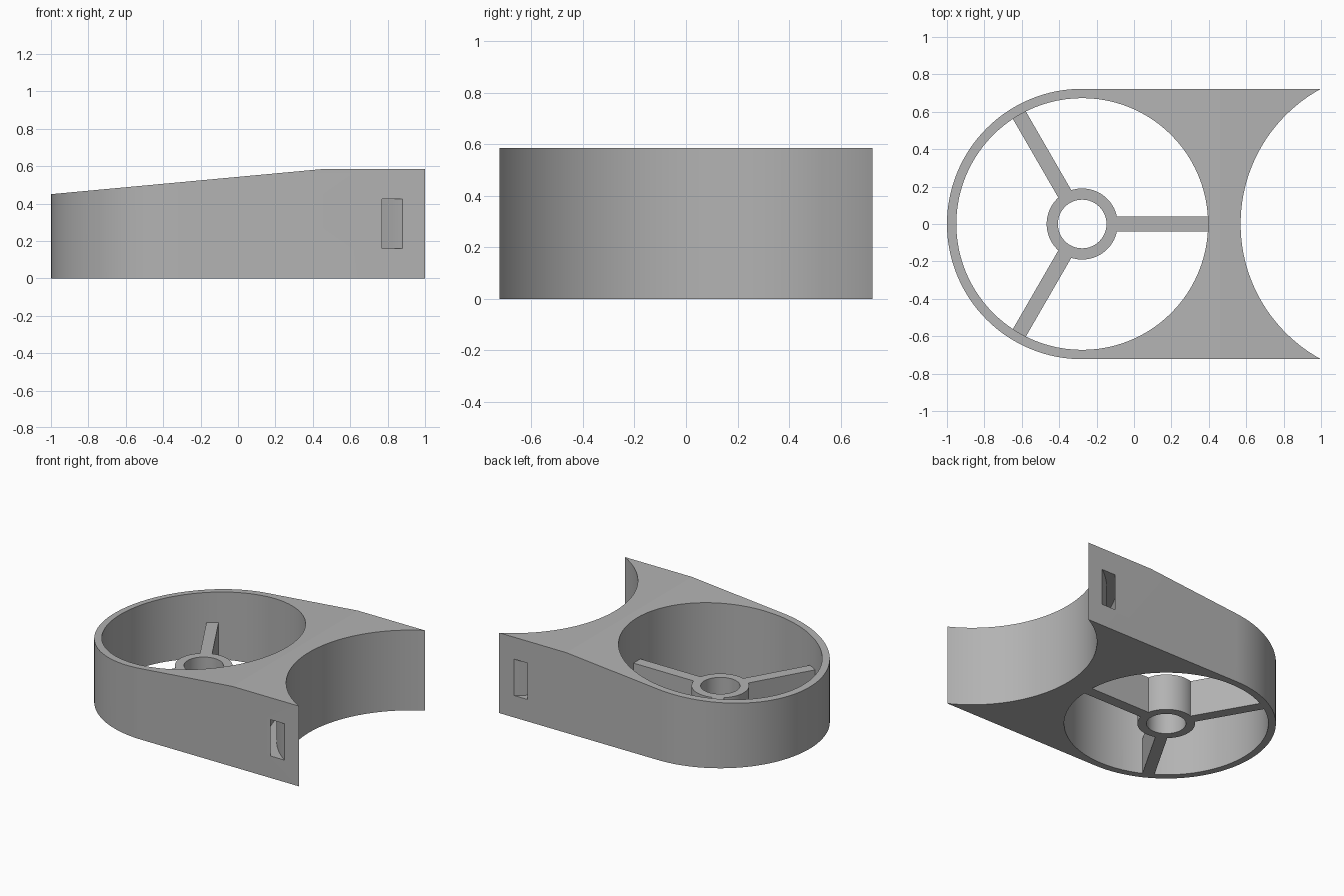
import bpy
from math import sin, cos, pi, atan2, hypot

cube = bpy.data.objects.get("Cube")
if cube:
    bpy.data.objects.remove(cube, do_unlink=True)

grey = bpy.data.materials.new("plain grey")
grey.use_nodes = True
colour = (0.45, 0.45, 0.45, 1)
grey.diffuse_color = colour
grey.node_tree.nodes["Principled BSDF"].inputs["Base Color"].default_value = colour

HUB_X = -0.277                  # centre of the round opening
HALF = 0.723                    # half depth of the body
DIP = 0.43                      # depth of the concave end
SADDLE_R = (HALF ** 2 + DIP ** 2) / (2 * DIP)
SADDLE_X = 1 - DIP + SADDLE_R   # centre of the concave end


def arc(cx, r, a0, a1, n):
    return [(cx + r * cos(a0 + (a1 - a0) * i / n), r * sin(a0 + (a1 - a0) * i / n))
            for i in range(n + 1)]


def circle(cx, r, n=96):
    return arc(cx, r, 0, 2 * pi, n)[:-1]


def prism(name, pts, low, high, along_y=False):
    """Extrude an outline along z, or along y for a side profile."""
    def place(p, h):
        return (p[0], h, p[1]) if along_y else (p[0], p[1], h)
    n = len(pts)
    verts = [place(p, h) for h in (low, high) for p in pts]
    faces = [list(range(n))[::-1], list(range(n, 2 * n))]
    faces += [(i, (i + 1) % n, n + (i + 1) % n, n + i) for i in range(n)]
    if along_y:
        faces = [list(f)[::-1] for f in faces]
    mesh = bpy.data.meshes.new(name)
    mesh.from_pydata(verts, [], faces)
    mesh.materials.append(grey)
    ob = bpy.data.objects.new(name, mesh)
    bpy.context.collection.objects.link(ob)
    return ob


def select(ob):
    bpy.ops.object.select_all(action="DESELECT")
    ob.select_set(True)
    bpy.context.view_layer.objects.active = ob


def combine(ob, other, operation):
    mod = ob.modifiers.new(operation.lower(), "BOOLEAN")
    mod.object, mod.operation, mod.solver = other, operation, "EXACT"
    select(ob)
    bpy.ops.object.modifier_apply(modifier=mod.name)
    bpy.data.objects.remove(other, do_unlink=True)


# Body: rounded at one end, concave at the other
end = atan2(HALF, DIP - SADDLE_R)
outline = arc(HUB_X, HALF, pi / 2, 3 * pi / 2, 64) + arc(SADDLE_X, SADDLE_R, 2 * pi - end, end, 64)
body = prism("duct_body", outline, 0, 0.7)

# Sloping top
side = [(-1.2, -0.1), (1.2, -0.1), (1.2, 0.585), (0.46, 0.585), (-1, 0.45), (-1.2, 0.4315)]
combine(body, prism("side_profile", side, -1, 1, along_y=True), "INTERSECT")

# Round opening
combine(body, prism("opening_cutter", circle(HUB_X, 0.673), -0.2, 1), "DIFFERENCE")

# Curved strap channel that follows the concave end and opens on both sides
inner, outer = hypot(SADDLE_X - 0.88, HALF), hypot(SADDLE_X - 0.77, HALF)
band = arc(SADDLE_X, outer, pi * 0.65, pi * 1.35, 64) + arc(SADDLE_X, inner, pi * 1.35, pi * 0.65, 64)
combine(body, prism("strap_channel_cutter", band, 0.16, 0.425), "DIFFERENCE")

# Hub with three spokes
TOP = 0.265
hub = prism("hub_and_spokes", circle(HUB_X, 0.19), 0, TOP)
for k in range(3):
    c, s = cos(k * 2 * pi / 3), sin(k * 2 * pi / 3)
    flat = [(0.15, -0.04), (0.675, -0.04), (0.675, 0.04), (0.15, 0.04)]
    bar = [(HUB_X + u * c - v * s, u * s + v * c) for u, v in flat]
    combine(hub, prism("spoke", bar, 0, TOP), "UNION")
combine(hub, prism("bore_cutter", circle(HUB_X, 0.13, 64), -0.2, 1), "DIFFERENCE")

for ob in (body, hub):
    select(ob)
    bpy.ops.object.shade_smooth_by_angle(angle=pi / 6)
    # The slope break on the top stays a crisp crease
    for edge in ob.data.edges:
        a, b = (ob.data.vertices[i].co for i in edge.vertices)
        if abs(a.x - 0.46) < 0.001 and abs(b.x - 0.46) < 0.001 and min(a.z, b.z) > 0.58:
            edge.use_edge_sharp = True
